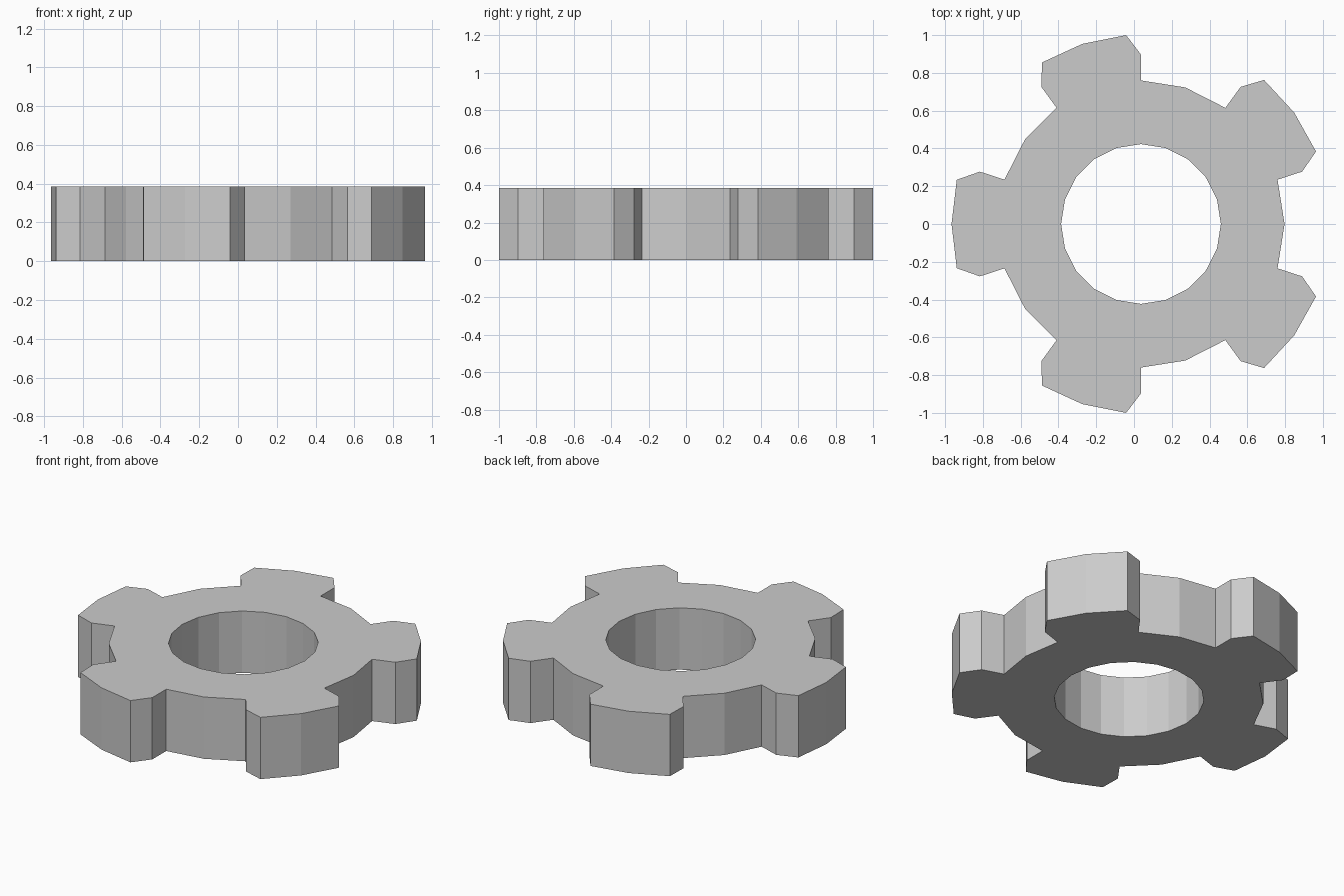
import bpy, bmesh
from math import cos, sin, radians

if "Cube" in bpy.data.objects:
    bpy.data.objects.remove(bpy.data.objects["Cube"])

CX, HEIGHT = 0.037, 0.385
TIP, SHOULDER, ROOT, BORE = 1.003, 0.897, 0.760, 0.423


def polar(r, deg):
    return (CX + r * cos(radians(deg)), r * sin(radians(deg)), 0)


def loop(bm, points):
    verts = [bm.verts.new(p) for p in points]
    return [bm.edges.new((v, verts[i - 1])) for i, v in enumerate(verts)]


# One tooth and the valley after it: (radius, angle from tooth centre)
tooth = [(ROOT, -18), (SHOULDER, -18), (TIP, -13.5), (TIP, 0),
         (TIP, 13.5), (SHOULDER, 18), (ROOT, 18), (ROOT, 36)]
outline = [polar(r, 36 + 72 * i + a) for i in range(5) for r, a in tooth]
bore = [polar(BORE, 18 * i) for i in range(20)]

# Fill between outline and bore, then extrude to full thickness
bm = bmesh.new()
edges = loop(bm, outline) + loop(bm, bore)
bmesh.ops.triangle_fill(bm, use_beauty=True, use_dissolve=False, edges=edges)
ext = bmesh.ops.extrude_face_region(bm, geom=bm.faces[:], use_keep_orig=True)
top = [g for g in ext["geom"] if isinstance(g, bmesh.types.BMVert)]
bmesh.ops.translate(bm, verts=top, vec=(0, 0, HEIGHT))
bmesh.ops.recalc_face_normals(bm, faces=bm.faces[:])

mesh = bpy.data.meshes.new("gear")
bm.to_mesh(mesh)
bm.free()
gear = bpy.data.objects.new("gear", mesh)
bpy.context.collection.objects.link(gear)
